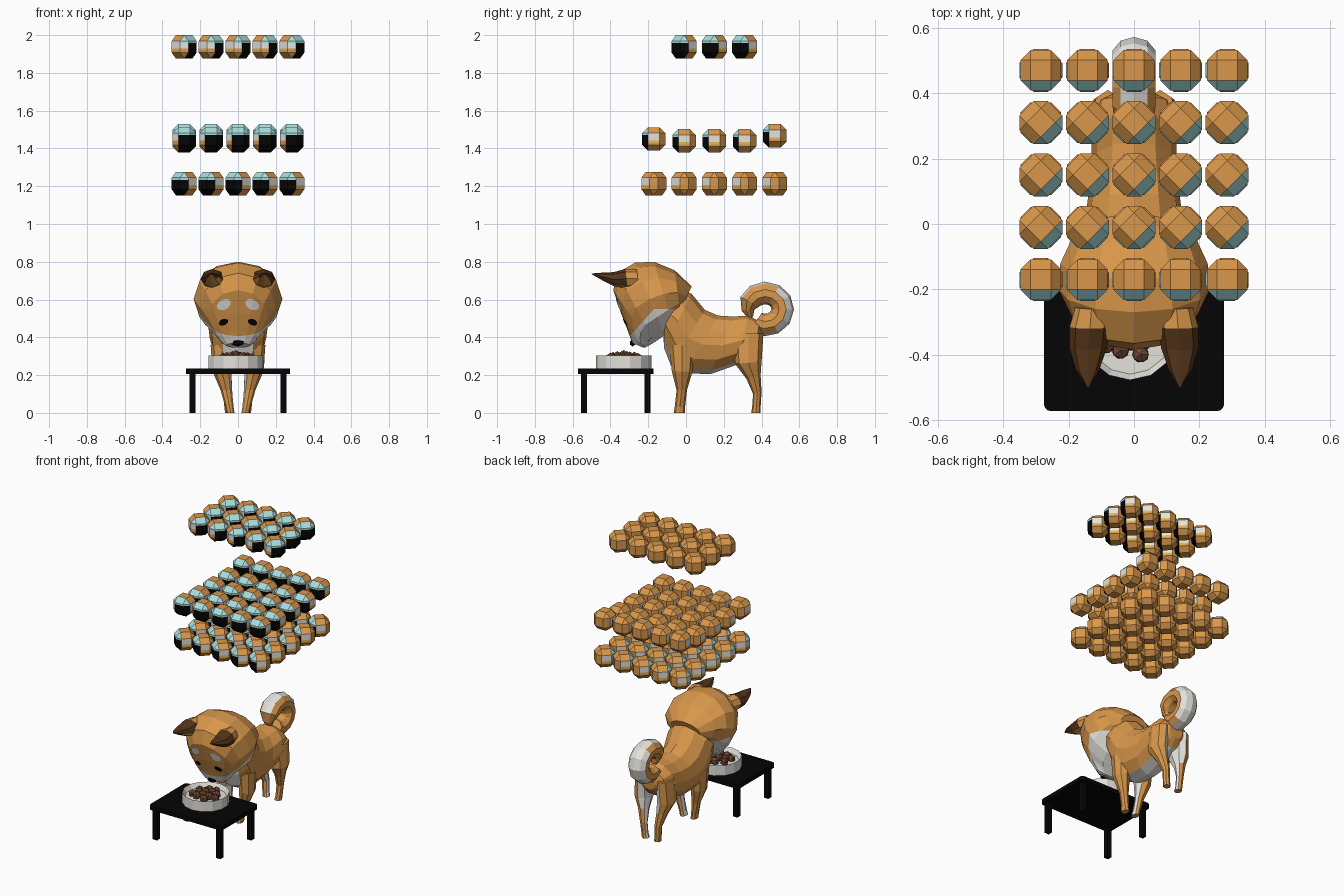
import bpy, bmesh, math, random
from mathutils import Vector
from mathutils.bvhtree import BVHTree

if "Cube" in bpy.data.objects:
    bpy.data.objects.remove(bpy.data.objects["Cube"])
random.seed(4)


def material(name, *rgb):
    m = bpy.data.materials.new(name)
    m.use_nodes = True
    m.diffuse_color = (*rgb, 1)
    m.node_tree.nodes["Principled BSDF"].inputs["Base Color"].default_value = (*rgb, 1)
    return m


ORANGE = material("orange fur", 0.69, 0.31, 0.07)
WHITE = material("off white", 0.78, 0.76, 0.72)
BLACK = material("black", 0.0015, 0.0015, 0.0015)
EAR = material("dark brown", 0.09, 0.035, 0.01)
KIBBLE = material("kibble brown", 0.18, 0.07, 0.035)
TEAL = material("pale teal", 0.4, 0.71, 0.71)
YELLOW = material("yellow", 0.75, 0.48, 0.1)


def finish(name, bm, mats, rule=None):
    """Turn a bmesh into an object, colouring faces by rule(centre, normal)."""
    bmesh.ops.recalc_face_normals(bm, faces=bm.faces)
    bm.normal_update()
    for f in bm.faces:
        f.material_index = int(rule(f.calc_center_median(), f.normal)) if rule else 0
    me = bpy.data.meshes.new(name)
    bm.to_mesh(me)
    bm.free()
    for m in mats:
        me.materials.append(m)
    return add(name, me)


def add(name, me):
    ob = bpy.data.objects.new(name, me)
    bpy.context.collection.objects.link(ob)
    return ob


def loft(rings, side=1, n=12):
    """Skin elliptical rings: upper y, z, lower y, z, half width, x offset."""
    bm = bmesh.new()
    loops = []
    for ty, tz, by, bz, w, cx in rings:
        top, low = Vector((0, ty, tz)), Vector((0, by, bz))
        mid, half = (top + low) / 2, (top - low) / 2
        loops.append([])
        for i in range(n):
            a = math.tau * i / n
            p = mid + half * math.cos(a) + Vector((cx * side + w * math.sin(a), 0, 0))
            loops[-1].append(bm.verts.new(p))
    for a, b in zip(loops, loops[1:]):
        for i in range(n):
            j = (i + 1) % n
            bm.faces.new((a[i], a[j], b[j], b[i]))
    bm.faces.new(loops[0])
    bm.faces.new(loops[-1])
    return bm


def cut(bm, point, normal):
    bmesh.ops.bisect_plane(bm, geom=bm.verts[:] + bm.edges[:] + bm.faces[:],
                           plane_co=point, plane_no=normal)


def box(size, centre):
    bm = bmesh.new()
    bmesh.ops.create_cube(bm, size=1)
    bmesh.ops.scale(bm, vec=size, verts=bm.verts)
    bmesh.ops.translate(bm, vec=centre, verts=bm.verts)
    return bm


# Body with pale belly and chest
body = loft([
    (-.08, .68, -.12, .40, .15, 0), (.03, .63, -.115, .34, .16, 0),
    (.10, .545, -.08, .25, .15, 0), (.17, .515, 0, .21, .14, 0),
    (.25, .51, .13, .205, .13, 0), (.33, .515, .27, .255, .13, 0),
    (.39, .485, .36, .30, .11, 0), (.41, .44, .4, .35, .05, 0)])
finish("body", body, [ORANGE, WHITE],
       lambda c, n: n.z < -.8 or (n.y < -.5 and c.z < .45 and abs(c.x) < .1))

# Head, with pale muzzle and cheeks below a slanted and a level cut
head = loft([
    (.03, .67, -.02, .56, .11, 0), (-.06, .755, -.03, .52, .19, 0),
    (-.17, .80, -.07, .46, .225, 0), (-.27, .795, -.115, .41, .235, 0),
    (-.365, .74, -.165, .375, .2, 0), (-.385, .65, -.19, .36, .16, 0),
    (-.345, .53, -.21, .35, .125, 0), (-.31, .44, -.215, .345, .1, 0),
    (-.285, .37, -.225, .345, .065, 0)])
jaw_point, jaw_up, cheek_top = Vector((0, -.23, .482)), Vector((0, -.74, .67)), .55
cut(head, jaw_point, jaw_up)
cut(head, (0, 0, cheek_top), (0, 0, 1))
face_tree = BVHTree.FromBMesh(head)
finish("head", head, [ORANGE, WHITE],
       lambda c, n: (c - jaw_point).dot(jaw_up) < 0 and c.z < cheek_top)


def face_patch(name, x, z, rx, rz, tilt, mat):
    """Thin oval projected on the front of the head."""
    bm = bmesh.new()

    def vert(px, pz):
        hit = face_tree.ray_cast(Vector((px, -1, pz)), Vector((0, 1, 0)))[0]
        return bm.verts.new(hit - Vector((0, .006, 0)))
    centre = vert(x, z)
    rim = []
    for i in range(10):
        a = math.tau * i / 10
        u, v = rx * math.cos(a), rz * math.sin(a)
        rim.append(vert(x + u * math.cos(tilt) - v * math.sin(tilt),
                        z + u * math.sin(tilt) + v * math.cos(tilt)))
    for i in range(10):
        bm.faces.new((centre, rim[i], rim[(i + 1) % 10]))
    finish(name, bm, [mat])


# Paired parts: ears, eyes, brows and legs
for side, word in ((1, "left"), (-1, "right")):
    def ear_colour(c, n, s=side):
        return c.y > -.33 or (n.z < -.3 and n.x * s < .3 and c.y > -.47)
    ear = loft([(-.26, .76, -.25, .66, .05, .13), (-.32, .762, -.31, .66, .062, .135),
                (-.385, .745, -.375, .668, .057, .14), (-.45, .742, -.44, .70, .036, .142),
                (-.5, .738, -.498, .733, .004, .14)], side, 8)
    finish(word + "_ear", ear, [EAR, ORANGE], ear_colour)
    face_patch(word + "_eye", .077 * side, .48, .026, .017, -.4 * side, BLACK)
    face_patch(word + "_brow", .075 * side, .573, .04, .027, -.5 * side, WHITE)

    front_leg = loft([
        (-.09, .36, .05, .36, .06, .085), (-.075, .22, .035, .22, .05, .085),
        (-.05, .12, .005, .12, .03, .062), (-.06, .03, -.005, .03, .022, .045),
        (-.065, 0, -.005, 0, .022, .04)], side, 8)
    finish(word + "_front_leg", front_leg, [ORANGE, WHITE],
           lambda c, n, s=side: n.x * s < -.8)
    rear_leg = loft([
        (.25, .42, .41, .42, .05, .08), (.26, .26, .40, .27, .055, .085),
        (.32, .18, .395, .2, .036, .07), (.355, .1, .4, .11, .025, .055),
        (.35, .03, .395, .03, .022, .05), (.345, 0, .395, 0, .024, .045)], side, 8)
    finish(word + "_rear_leg", rear_leg, [ORANGE, WHITE],
           lambda c, n, s=side: n.x * s < -.4)

# Nose
bm = bmesh.new()
bmesh.ops.create_icosphere(bm, subdivisions=1, radius=1)
bmesh.ops.scale(bm, vec=(.036, .016, .019), verts=bm.verts)
bmesh.ops.translate(bm, vec=(0, -.283, .37), verts=bm.verts)
finish("nose", bm, [BLACK])

# Curled tail, pale along its outer edge
curl = Vector((0, .42, .55))


def tail_colour(c, n):
    out = (Vector((0, c.y, c.z)) - curl).length
    if c.y > .46:
        return out > .105
    return out > .125 and (abs(n.x) < .6 and c.z > .6 or c.y > .4)


rings = []
for i in range(12):
    t = i / 11
    a = math.radians(-125 + 340 * t)
    thick = .06 * min(1, (1 - t) * 4 + .2)
    pos = [curl.y + (.092 + thick) * math.cos(a), curl.z + (.085 + thick) * math.sin(a),
           curl.y + (.092 - thick) * math.cos(a), curl.z + (.085 - thick) * math.sin(a)]
    rings.append((*pos, thick * 1.15, 0))
finish("tail", loft(rings, n=10), [ORANGE, WHITE], tail_colour)

# Table
top = box((.55, .4, .03), (0, -.372, .22))
uprights = [e for e in top.edges if abs(e.verts[0].co.z - e.verts[1].co.z) > .01]
bmesh.ops.bevel(top, geom=uprights, offset=.02, segments=3, affect='EDGES', profile=.5)
finish("table_top", top, [BLACK])
for x in (-.24, .24):
    for y in (-.54, -.205):
        finish("table_leg", box((.032, .032, .21), (x, y, .105)), [BLACK])

# Food bowl with sunken centre
bowl_centre = Vector((-.012, -.33, .27))
bm = bmesh.new()
bmesh.ops.create_cone(bm, cap_ends=True, segments=14, radius1=.147, radius2=.147, depth=.07)
lid = max(bm.faces, key=lambda f: f.calc_center_median().z)
bmesh.ops.inset_individual(bm, faces=[lid], thickness=.018)
bmesh.ops.translate(bm, vec=(0, 0, -.03), verts=lid.verts)
bmesh.ops.translate(bm, vec=bowl_centre, verts=bm.verts)
finish("bowl", bm, [WHITE])

# Kibble heap
for i in range(14):
    r, a = .024 * math.sqrt(i), i * 2.4
    bm = bmesh.new()
    bmesh.ops.create_icosphere(bm, subdivisions=1, radius=random.uniform(.026, .03))
    spot = Vector((r * math.cos(a), r * math.sin(a), .036 - r * .2))
    bmesh.ops.translate(bm, vec=bowl_centre + spot, verts=bm.verts)
    finish("kibble", bm, [KIBBLE])

# Faceted ball with visor, shared by all the floating balls
ball = box((.124, .124, .124), (0, 0, 0))
bmesh.ops.bevel(ball, geom=ball.edges[:], offset=.031, segments=1, affect='EDGES')
visor_split = .02
for z in (visor_split, -.008, -.02):
    cut(ball, (0, 0, z), (0, 0, 1))


def ball_colour(c, n):
    if n.y < -.5:
        if c.z > visor_split:
            return 1
        if n.x > -.5:
            return 2
        return 3 if c.z > -.008 else 0
    if abs(n.x) > .9:
        return 3 if c.z > -.008 else (4 if c.z > -.02 else 0)
    return 0


first = finish("ball", ball, [ORANGE, TEAL, BLACK, WHITE, YELLOW], ball_colour)
ball_mesh = first.data
bpy.data.objects.remove(first)

# Three floating layers: row heights from front to back, and facing
rows = [-.17, -.01, .15, .31, .47]
layers = [([1.214] * 5, -45), ([1.45, 1.441, 1.441, 1.441, 1.467], 0),
          ([None, 1.938, 1.938, 1.938, None], 45)]
for heights, turn in layers:
    for y, z in zip(rows, heights):
        for i in range(-2, 3):
            if z:
                ob = add("floating_ball", ball_mesh)
                ob.location = (i * .1425, y, z)
                ob.rotation_euler.z = math.radians(turn)
